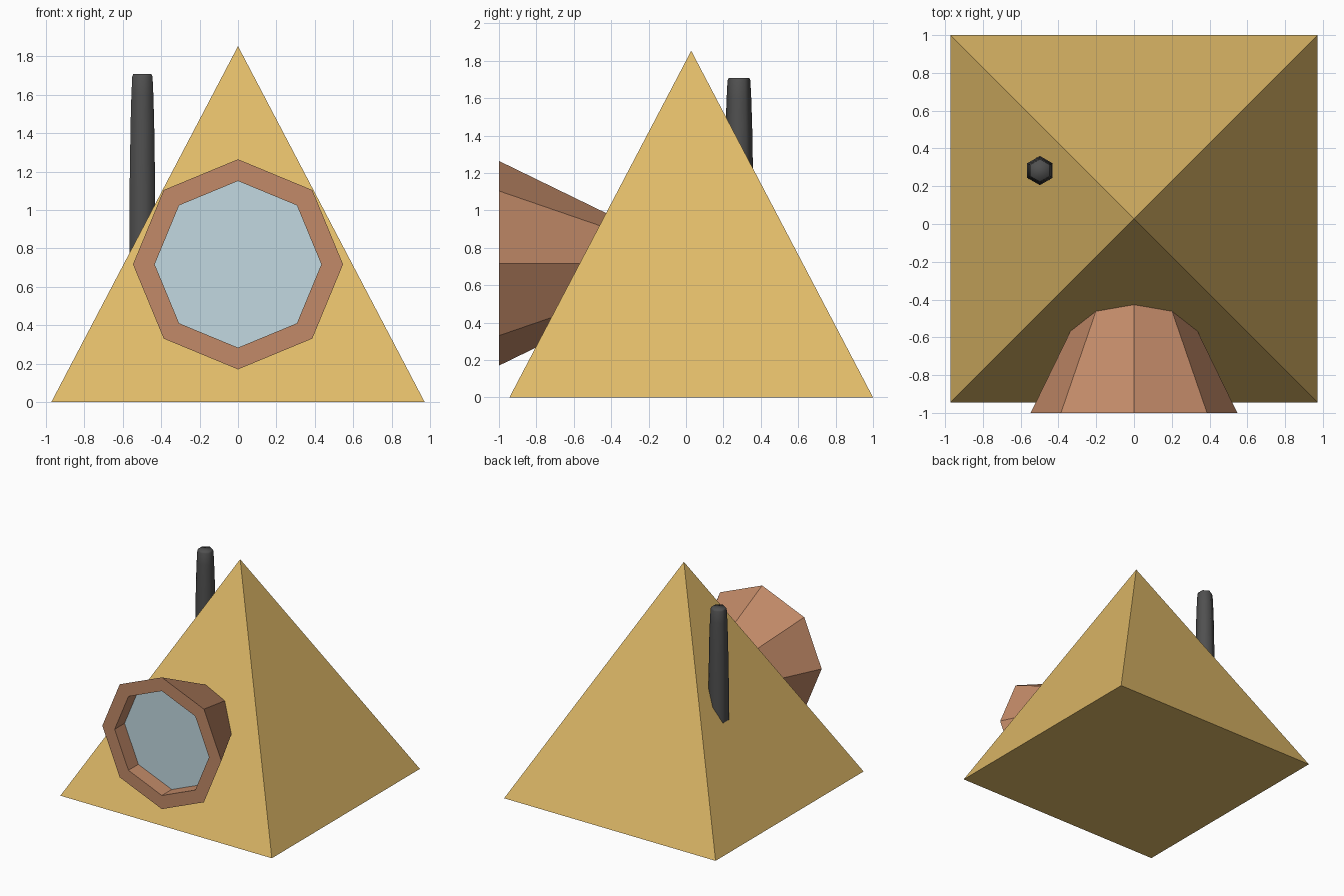
import bpy, bmesh, math
from mathutils import Vector

if "Cube" in bpy.data.objects:
    bpy.data.objects.remove(bpy.data.objects["Cube"])


def srgb(r, g, b):
    f = lambda c: c / 12.92 if c <= 0.04045 else ((c + 0.055) / 1.055) ** 2.4
    return (f(r / 255), f(g / 255), f(b / 255), 1)


def material(name, rgb):
    m = bpy.data.materials.new(name)
    m.diffuse_color = srgb(*rgb)
    m.use_nodes = True
    m.node_tree.nodes["Principled BSDF"].inputs["Base Color"].default_value = m.diffuse_color
    return m


def loft(name, mat, profile, sides, place, phase=0.0, smooth=False):
    """Rings of (radius, height) joined by quads, capped at both ends."""
    bm = bmesh.new()
    rings = []
    for r, h in profile:
        angles = [phase + i * math.tau / sides for i in range(sides)]
        rings.append([bm.verts.new(place(r * math.cos(a), r * math.sin(a), h)) for a in angles])
    for a, b in zip(rings, rings[1:]):
        for i in range(sides):
            j = (i + 1) % sides
            bm.faces.new((a[i], a[j], b[j], b[i]))
    bm.faces.new(rings[0])
    bm.faces.new(rings[-1])
    bmesh.ops.recalc_face_normals(bm, faces=bm.faces[:])
    mesh = bpy.data.meshes.new(name)
    bm.to_mesh(mesh)
    bm.free()
    mesh.materials.append(mat)
    ob = bpy.data.objects.new(name, mesh)
    bpy.context.collection.objects.link(ob)
    if smooth:
        bpy.ops.object.select_all(action='DESELECT')
        ob.select_set(True)
        bpy.context.view_layer.objects.active = ob
        bpy.ops.object.shade_smooth_by_angle(angle=math.radians(70))
    return ob


sand = material("sand yellow", (224, 186, 104))
copper = material("copper brown", (194, 138, 104))
glass = material("pale blue glass", (194, 217, 225))
iron = material("dark iron", (80, 80, 80))

# Four-sided pyramid body
bpy.ops.mesh.primitive_cone_add(vertices=4, radius1=0.972 * math.sqrt(2), radius2=0,
                                depth=1.853, location=(0, 0.028, 0.9265),
                                rotation=(0, 0, math.pi / 4))
body = bpy.context.object
body.name = "pyramid_body"
body.data.materials.append(sand)

# Flared octagonal window frame with a straight recess at the front
window = lambda u, v, h: Vector((u, h, 0.717 + v))
frame = loft("window_frame", copper,
             [(0.255, -0.40), (0.547, -1.0), (0.434, -1.0), (0.434, -0.865)], 8, window)

# Window pane at the bottom of the recess
loft("window_pane", glass, [(0.434, -0.866), (0.434, -0.87)], 8, window)

# Six-sided chimney pipe, slightly tapered with a rounded top
loft("chimney", iron,
     [(0.078, 0.62), (0.077, 1.1), (0.071, 1.45), (0.066, 1.6), (0.061, 1.695), (0.055, 1.707)],
     6, lambda u, v, h: Vector((-0.498 + u, 0.283 + v, h)), phase=math.pi / 6, smooth=True)
